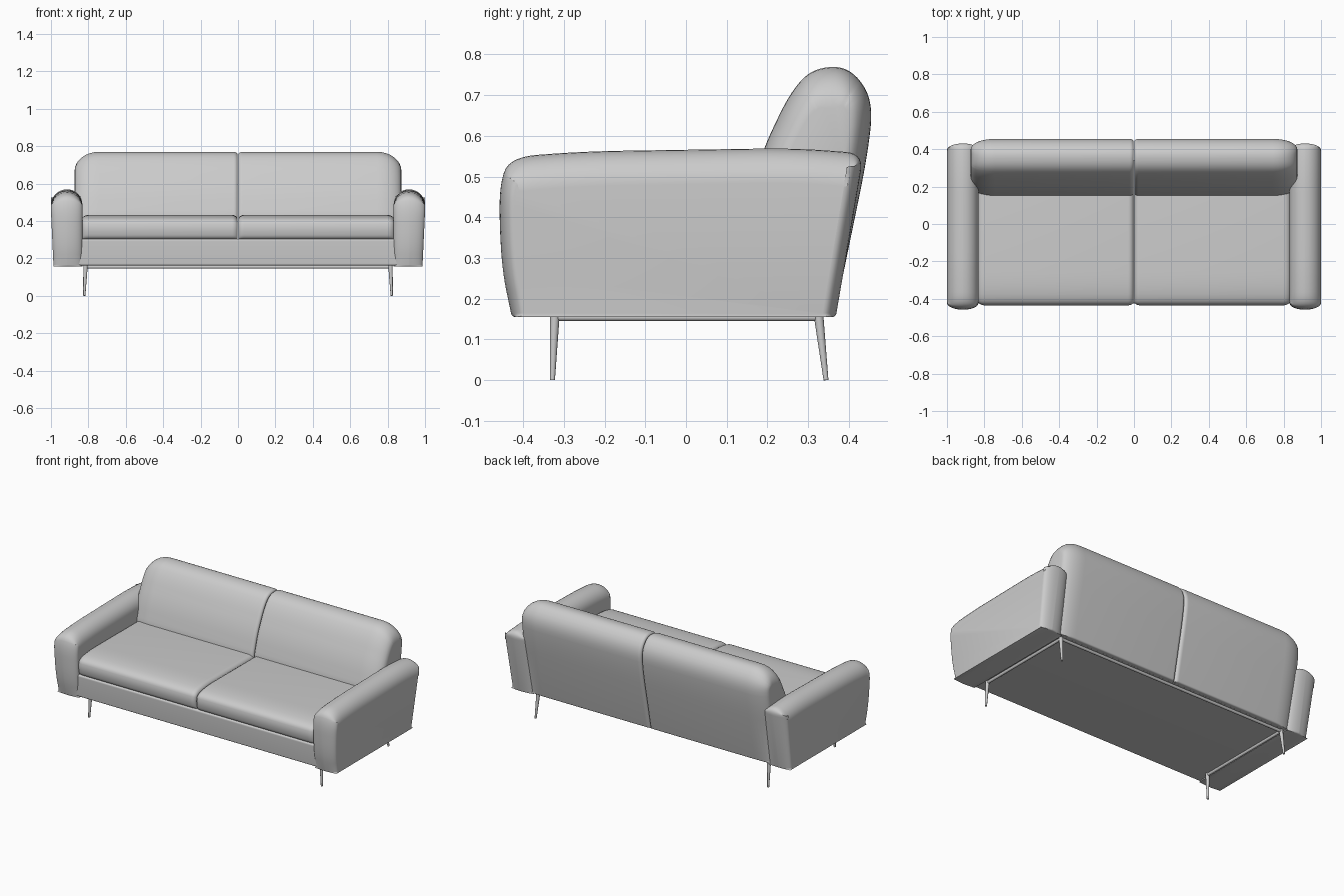
import bpy, bmesh, math
from mathutils import Vector

if "Cube" in bpy.data.objects:
    bpy.data.objects.remove(bpy.data.objects["Cube"])

grey = bpy.data.materials.new("light grey")
grey.diffuse_color = (0.6, 0.6, 0.6, 1)
grey.use_nodes = True
grey.node_tree.nodes["Principled BSDF"].inputs["Base Color"].default_value = grey.diffuse_color


def finish(name, bm, mirror=True, angle=40):
    bmesh.ops.recalc_face_normals(bm, faces=bm.faces[:])
    me = bpy.data.meshes.new(name)
    bm.to_mesh(me)
    bm.free()
    me.materials.append(grey)
    ob = bpy.data.objects.new(name, me)
    bpy.context.collection.objects.link(ob)
    if mirror:
        m = ob.modifiers.new("mirror", 'MIRROR')
        m.use_mirror_merge = False
    bpy.ops.object.select_all(action='DESELECT')
    ob.select_set(True)
    bpy.context.view_layer.objects.active = ob
    bpy.ops.object.shade_smooth_by_angle(angle=math.radians(angle))
    return ob


def rounded(corners, n=7):
    """Closed (y, z) outline; each corner (y, z, r) is softened over distance r."""
    out = []
    for i, (y, z, r) in enumerate(corners):
        p = Vector((y, z))
        if r == 0:
            out.append(p)
            continue
        a = Vector(corners[i - 1][:2]) - p
        b = Vector(corners[(i + 1) % len(corners)][:2]) - p
        a = p + a.normalized() * min(r, a.length * 0.48)
        b = p + b.normalized() * min(r, b.length * 0.48)
        for k in range(n + 1):
            t = k / n
            out.append(a * (1 - t) ** 2 + p * 2 * t * (1 - t) + b * t * t)
    return out


def loft(name, corners, x0, x1, end0, end1, taper=0, mirror=True, steps=8):
    """Extrude the outline along x; each end (length, y inset, z inset) is padded."""
    pts = rounded(corners)
    n = len(pts)
    area = sum(pts[i - 1].cross(pts[i]) for i in range(n))
    s = 1 if area > 0 else -1
    nor = []
    for i in range(n):
        e = (pts[(i + 1) % n] - pts[i]).normalized() + (pts[i] - pts[i - 1]).normalized()
        nor.append(Vector((e.y, -e.x)).normalized() * s)
    stations = []
    for k in range(steps + 1):
        a = math.pi / 2 * k / steps
        f = 1 - math.sin(a)
        stations.append((x0 + end0[0] * (1 - math.cos(a)), f * end0[1], f * end0[2]))
    for k in range(steps, -1, -1):
        a = math.pi / 2 * k / steps
        f = 1 - math.sin(a)
        stations.append((x1 - end1[0] * (1 - math.cos(a)), f * end1[1], f * end1[2]))
    bm = bmesh.new()
    rings = []
    for x, iy, iz in stations:
        ring = []
        for p, m in zip(pts, nor):
            z = p.y - max(m.y, 0) * iz
            dx = taper * max(0, 0.45 - z) / 0.3 if x > (x0 + x1) / 2 else 0
            ring.append(bm.verts.new((x - dx, p.x - m.x * iy, z)))
        rings.append(ring)
    for a, b in zip(rings, rings[1:]):
        for i in range(n):
            bm.faces.new((a[i - 1], a[i], b[i], b[i - 1]))
    bm.faces.new(rings[0])
    bm.faces.new(rings[-1])
    bmesh.ops.remove_doubles(bm, verts=bm.verts[:], dist=1e-5)
    return finish(name, bm, mirror)


def rod(name, p, q, r0, r1, mirror=True):
    p, q = Vector(p), Vector(q)
    bm = bmesh.new()
    bmesh.ops.create_cone(bm, cap_ends=True, segments=16, radius1=r0, radius2=r1,
                          depth=(q - p).length)
    rot = (q - p).to_track_quat('Z', 'Y').to_matrix().to_4x4()
    bmesh.ops.transform(bm, matrix=rot, verts=bm.verts[:])
    bmesh.ops.translate(bm, vec=(p + q) / 2, verts=bm.verts[:])
    return finish(name, bm, mirror)


# padded arms with a full round top
loft("arm", [(-0.428, 0.155, 0.01), (-0.454, 0.28, 0.09), (-0.460, 0.47, 0.07),
             (-0.435, 0.548, 0.07), (-0.25, 0.562, 0.1), (0.27, 0.57, 0.1),
             (0.437, 0.557, 0.045), (0.368, 0.155, 0.01)],
     0.832, 1.0, (0.08, 0.035, 0.08), (0.085, 0.035, 0.085), taper=0.014)

# base under the cushions
loft("seat_base", [(-0.418, 0.162, 0.01), (-0.425, 0.304, 0.012),
                   (0.34, 0.304, 0), (0.34, 0.162, 0)],
     -0.86, 0.86, (0.005, 0, 0), (0.005, 0, 0), mirror=False)

# two seat cushions
loft("seat_cushion", [(-0.425, 0.302, 0.025), (-0.438, 0.36, 0.04), (-0.425, 0.412, 0.05),
                      (-0.33, 0.432, 0.08), (0.25, 0.43, 0.02), (0.25, 0.302, 0)],
     0.002, 0.838, (0.03, 0.02, 0.025), (0.04, 0.03, 0.03))

# two backrest halves running down to the base
loft("backrest", [(0.15, 0.165, 0), (0.15, 0.43, 0.03), (0.188, 0.565, 0.06),
                  (0.255, 0.705, 0.06), (0.31, 0.766, 0.06), (0.40, 0.772, 0.07),
                  (0.461, 0.69, 0.08), (0.446, 0.55, 0.1), (0.366, 0.162, 0.01)],
     0.002, 0.873, (0.022, 0.015, 0.015), (0.13, 0.055, 0.10))

# tapered legs
rod("front_leg", (0.822, -0.328, 0), (0.815, -0.322, 0.165), 0.006, 0.012)
rod("rear_leg", (0.822, 0.344, 0), (0.815, 0.325, 0.165), 0.006, 0.012)

# thin rails under the base
rod("side_rail", (0.815, -0.325, 0.154), (0.815, 0.328, 0.154), 0.009, 0.009)
rod("rear_rail", (-0.815, 0.326, 0.154), (0.815, 0.326, 0.154), 0.009, 0.009, mirror=False)
